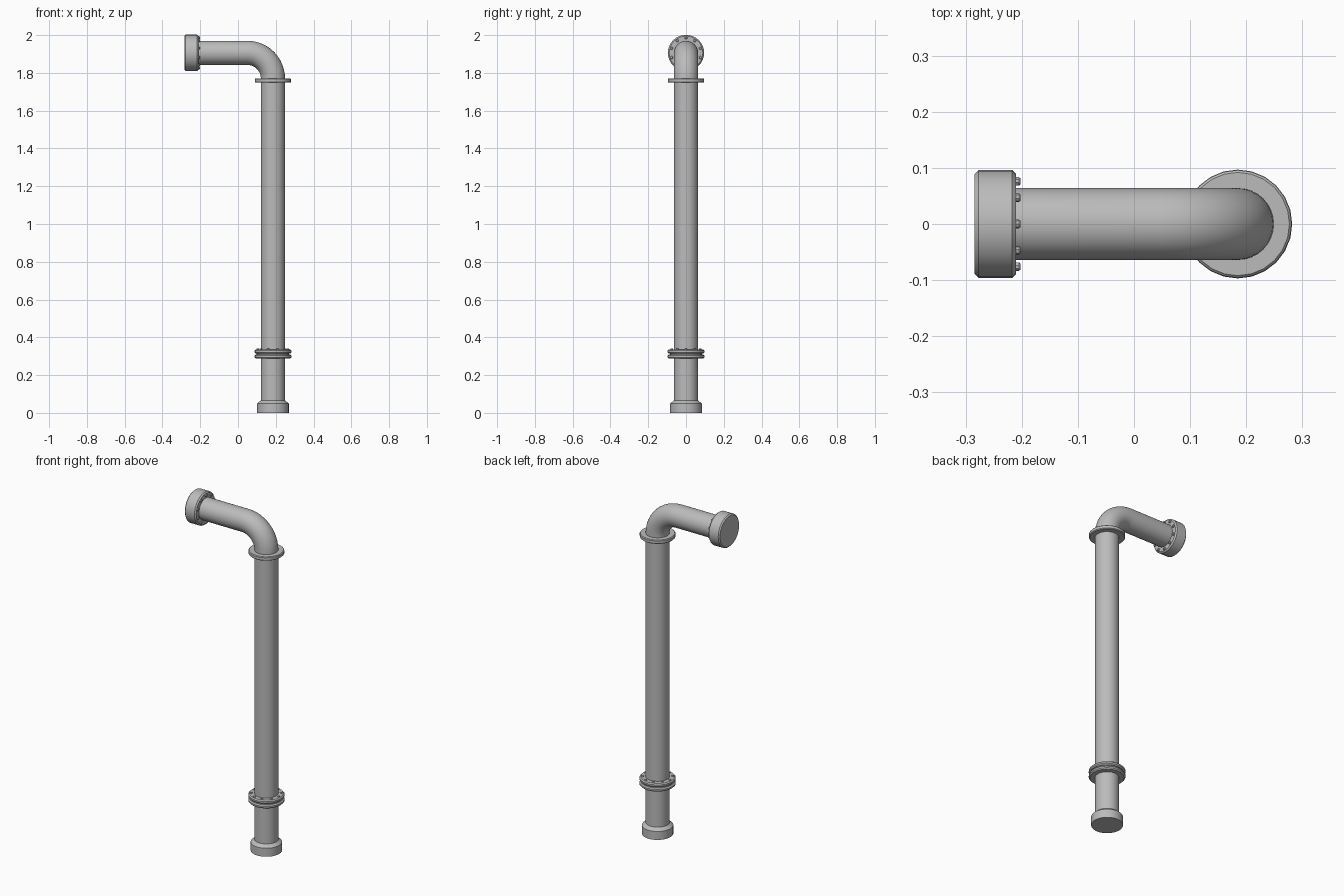
import bpy, math
from mathutils import Matrix, Vector

cube = bpy.data.objects.get("Cube")
if cube:
    bpy.data.objects.remove(cube, do_unlink=True)

grey = bpy.data.materials.new("pipe grey")
grey.use_nodes = True
colour = (0.5, 0.5, 0.5, 1)
grey.diffuse_color = colour
grey.node_tree.nodes["Principled BSDF"].inputs["Base Color"].default_value = colour

PIPE_R, PIPE_X, ARM_Z, BEND = 0.064, 0.185, 1.906, 0.136
UPRIGHT = Matrix.Translation((PIPE_X, 0, 0))
ARM = Matrix.Translation((0, 0, ARM_Z)) @ Matrix.Rotation(math.pi / 2, 4, 'Y')


def make(name, verts, faces):
    mesh = bpy.data.meshes.new(name)
    mesh.from_pydata(verts, [], faces)
    mesh.materials.append(grey)
    ob = bpy.data.objects.new(name, mesh)
    bpy.context.collection.objects.link(ob)
    bpy.ops.object.select_all(action='DESELECT')
    ob.select_set(True)
    bpy.context.view_layer.objects.active = ob
    bpy.ops.object.shade_smooth_by_angle(angle=math.radians(30))
    return ob


def skin(name, rings, sides):
    """Join rings of points into a closed tube with flat ends."""
    verts = [v for ring in rings for v in ring]
    faces = [tuple(range(sides))[::-1]]
    for r in range(len(rings) - 1):
        a, b = r * sides, (r + 1) * sides
        faces += [(a + i, a + (i + 1) % sides, b + (i + 1) % sides, b + i)
                  for i in range(sides)]
    last = (len(rings) - 1) * sides
    faces.append(tuple(range(last, last + sides)))
    return make(name, verts, faces)


def circle(radius, height, sides, frame):
    return [frame @ Vector((radius * math.cos(i * math.tau / sides),
                            radius * math.sin(i * math.tau / sides), height))
            for i in range(sides)]


def lathe(name, profile, frame, sides=32):
    return skin(name, [circle(r, h, sides, frame) for r, h in profile], sides)


def disc(name, radius, low, high, bevel, frame, sides=24):
    return lathe(name, [(radius - bevel, low), (radius, low + bevel),
                        (radius, high - bevel), (radius - bevel, high)], frame, sides)


def bolts(name, frame, height, ring, size, depth, count=10):
    for i in range(count):
        spot = frame @ Matrix.Rotation(i * math.tau / count, 4, 'Z') \
            @ Matrix.Translation((ring, 0, height))
        lathe(f"{name}_{i + 1}", [(size, -0.003), (size, depth * 0.6),
                                  (size * 0.65, depth)], spot, 8)


# Foot and upright pipe
lathe("foot", [(0.084, 0), (0.084, 0.05), (0.064, 0.066)], UPRIGHT)
lathe("upright_pipe", [(PIPE_R, 0.02), (PIPE_R, 1.765)], UPRIGHT)

# Bolted joint near the foot
disc("lower_flange", 0.097, 0.288, 0.309, 0.006, UPRIGHT)
lathe("flange_gasket", [(0.086, 0.305), (0.086, 0.32)], UPRIGHT, 24)
disc("upper_flange", 0.097, 0.315, 0.336, 0.006, UPRIGHT)
bolts("flange_bolt", UPRIGHT, 0.336, 0.08, 0.007, 0.005)

# Collar under the elbow
disc("elbow_collar", 0.096, 1.748, 1.771, 0.004, UPRIGHT)

# Elbow and horizontal arm swept as one pipe
rings = [circle(PIPE_R, 1.755, 32, UPRIGHT)]
for step in range(13):
    angle = step / 12 * math.pi / 2
    frame = Matrix.Translation((PIPE_X - BEND, 0, ARM_Z - BEND)) \
        @ Matrix.Rotation(-angle, 4, 'Y') @ Matrix.Translation((BEND, 0, 0))
    rings.append(circle(PIPE_R, 0, 32, frame))
rings.append([v - Vector((PIPE_X - BEND + 0.23, 0, 0)) for v in rings[-1]])
skin("elbow_arm", rings, 32)

# End cap with a ring of bolts on its inner face
disc("end_cap", 0.096, -0.284, -0.21, 0.007, ARM, 32)
bolts("cap_bolt", ARM, -0.21, 0.08, 0.008, 0.008)
